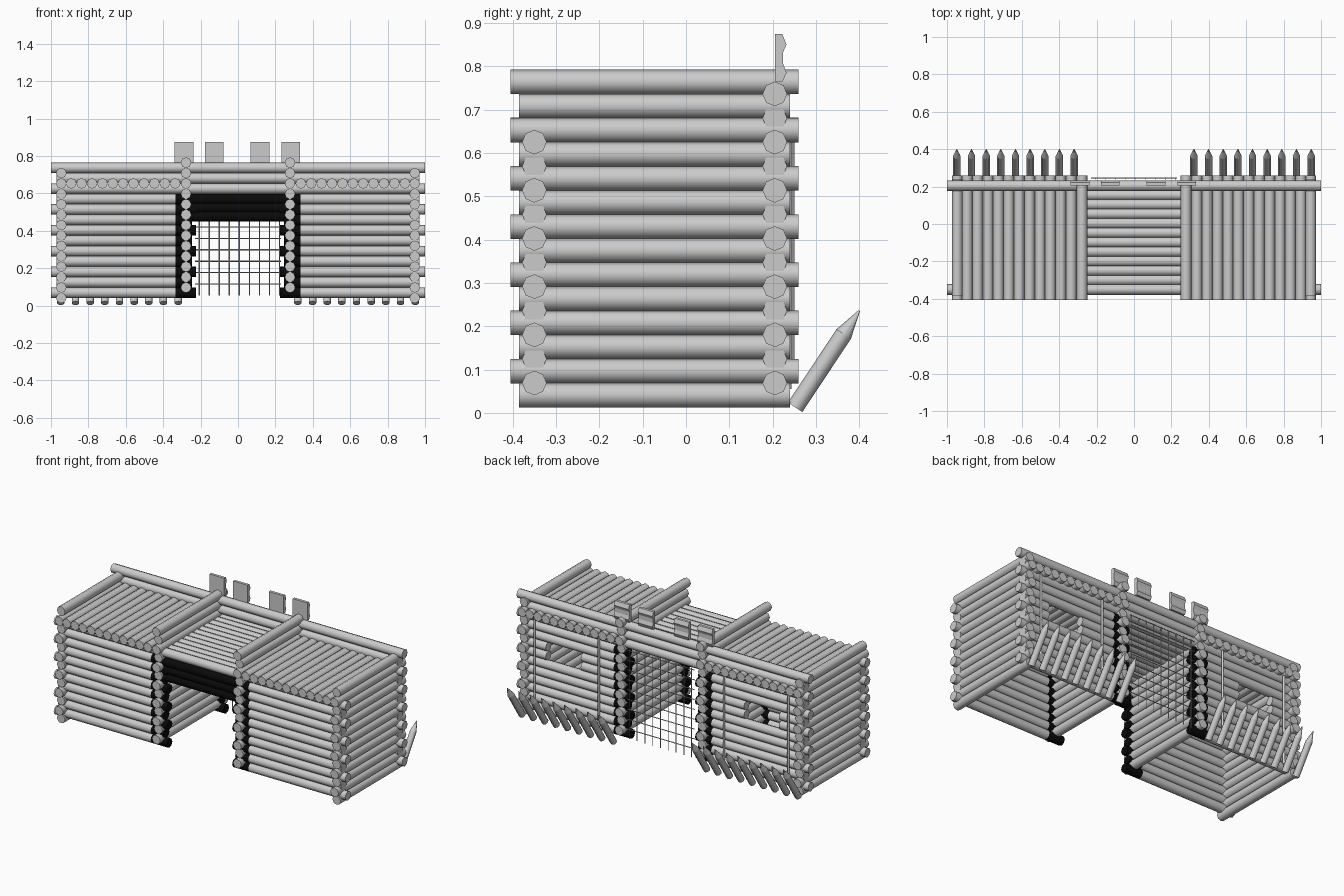
import bpy
import bmesh
from math import radians
from mathutils import Vector

if "Cube" in bpy.data.objects:
    bpy.data.objects.remove(bpy.data.objects["Cube"], do_unlink=True)

R = 0.0283           # log radius
STEP = 0.0556        # vertical log spacing
FRONT, BACK = -0.35, 0.205
SIDE, GATE = 0.945, 0.278


def material(name, value):
    m = bpy.data.materials.new(name)
    m.use_nodes = True
    m.diffuse_color = (value, value, value, 1)
    m.node_tree.nodes["Principled BSDF"].inputs["Base Color"].default_value = (value, value, value, 1)
    return m


WOOD = material("pale grey wood", 0.6)
DARK = material("black wood", 0.003)


def finish(bm, name, mat, smooth=True):
    mesh = bpy.data.meshes.new(name)
    bm.to_mesh(mesh)
    bm.free()
    mesh.materials.append(mat)
    ob = bpy.data.objects.new(name, mesh)
    bpy.context.collection.objects.link(ob)
    if smooth:
        bpy.ops.object.select_all(action='DESELECT')
        ob.select_set(True)
        bpy.context.view_layer.objects.active = ob
        bpy.ops.object.shade_smooth_by_angle(angle=radians(50))
    return ob


def add_log(bm, a, b, r=R, r_end=None, sides=8):
    a, b = Vector(a), Vector(b)
    d = b - a
    new = bmesh.ops.create_cone(bm, cap_ends=True, segments=sides, radius1=r,
                                radius2=r if r_end is None else r_end, depth=d.length)
    rot = d.to_track_quat('Z', 'Y')
    for v in new["verts"]:
        v.co = rot @ v.co + (a + b) / 2


def logs(name, segments, mat=WOOD, **kw):
    bm = bmesh.new()
    for a, b in segments:
        add_log(bm, a, b, **kw)
    return finish(bm, name, mat)


def x_z(i):
    return 0.069 + STEP * i


def y_z(i):
    return 0.041 + STEP * i


def y_log(x, i):
    # every second log is longer at the corner joints
    y0, y1 = (-0.405, 0.26) if i % 2 else (-0.385, 0.24)
    return (x, y0, y_z(i)), (x, y1, y_z(i))


def outer(i):
    return 0.97 if i % 2 else 1.0


for s, label in ((1, "left"), (-1, "right")):
    # walls running front to back
    logs(label + "_side_wall", [y_log(s * SIDE, i) for i in range(13)])
    logs(label + "_gate_wall", [y_log(s * GATE, i) for i in range(1, 14)])

    # wing roof
    logs(label + "_wing_roof", [((s * (0.892 - STEP * k), -0.405, 0.653),
                                 (s * (0.892 - STEP * k), 0.26, 0.653)) for k in range(11)])

    # front and back wing walls, the back one with a window gap
    front, back, stubs = [], [], []
    for i in range(10):
        z = x_z(i)
        front.append(((s * 0.335, FRONT, z), (s * outer(i), FRONT, z)))
        spans = [(0.335, outer(i))]
        if i in (6, 7):
            spans = [(0.335, 0.56), (0.8, outer(i))]
        back += [((s * a, BACK, z), (s * b, BACK, z)) for a, b in spans]
        inner = 0.245 if i % 2 else 0.225
        stubs += [((s * inner, y, z), (s * 0.335, y, z)) for y in (FRONT, BACK)]
    logs(label + "_front_wall", front)
    logs(label + "_back_wall", back)
    logs(label + "_gate_log_ends", stubs, DARK)

    # upright battens beside the window
    logs(label + "_window_battens", [((s * x, 0.242, 0.07), (s * x, 0.242, 0.625))
                                     for x in (0.43, 0.87)], r=0.008, sides=4)

    # leaning sharpened stakes
    bm = bmesh.new()
    base, neck, tip = Vector((0, 0.252, 0.013)), Vector((0, 0.364, 0.182)), Vector((0, 0.4, 0.236))
    for k in range(9):
        off = Vector((s * (0.32 + 0.0784 * k), 0, 0))
        add_log(bm, base + off, neck + off, r=0.02)
        add_log(bm, neck + off, tip + off, r=0.02, r_end=0.002)
    finish(bm, label + "_stakes", WOOD)

# full width beams above the gate
logs("front_beam", [((-1, FRONT, x_z(10)), (1, FRONT, x_z(10)))])
logs("back_beams", [((-outer(i), BACK, x_z(i)), (outer(i), BACK, x_z(i))) for i in (10, 11, 12)])

# roof over the passage
logs("gate_roof", [((-0.335, FRONT + 0.0505 * k, x_z(10)), (0.335, FRONT + 0.0505 * k, x_z(10)))
                   for k in range(1, 11)])

# dark lintel over the front opening
logs("gate_lintel", [((-0.3, FRONT, 0.477 + 0.046 * k), (0.3, FRONT, 0.477 + 0.046 * k))
                     for k in range(3)], DARK)

# gate lattice
bars = [((-0.207 + 0.0535 * k, 0.24, 0.055), (-0.207 + 0.0535 * k, 0.24, 0.61)) for k in range(9)]
bars += [((-0.23, 0.245, 0.115 + 0.061 * k), (0.23, 0.245, 0.115 + 0.061 * k)) for k in range(9)]
logs("gate_lattice", bars, r=0.003, sides=4)

# carved battlement boards
profile = [(0.205, 0.765), (0.223, 0.765), (0.232, 0.785), (0.224, 0.807),
           (0.224, 0.832), (0.232, 0.85), (0.222, 0.875), (0.205, 0.875)]
bm = bmesh.new()
for x in (-0.289, -0.127, 0.118, 0.282):
    face = bm.faces.new([bm.verts.new((x - 0.05, y, z)) for y, z in profile])
    out = bmesh.ops.extrude_face_region(bm, geom=[face])
    moved = [g for g in out["geom"] if isinstance(g, bmesh.types.BMVert)]
    bmesh.ops.translate(bm, vec=(0.1, 0, 0), verts=moved)
bmesh.ops.recalc_face_normals(bm, faces=bm.faces)
finish(bm, "battlement_boards", WOOD, smooth=False)
